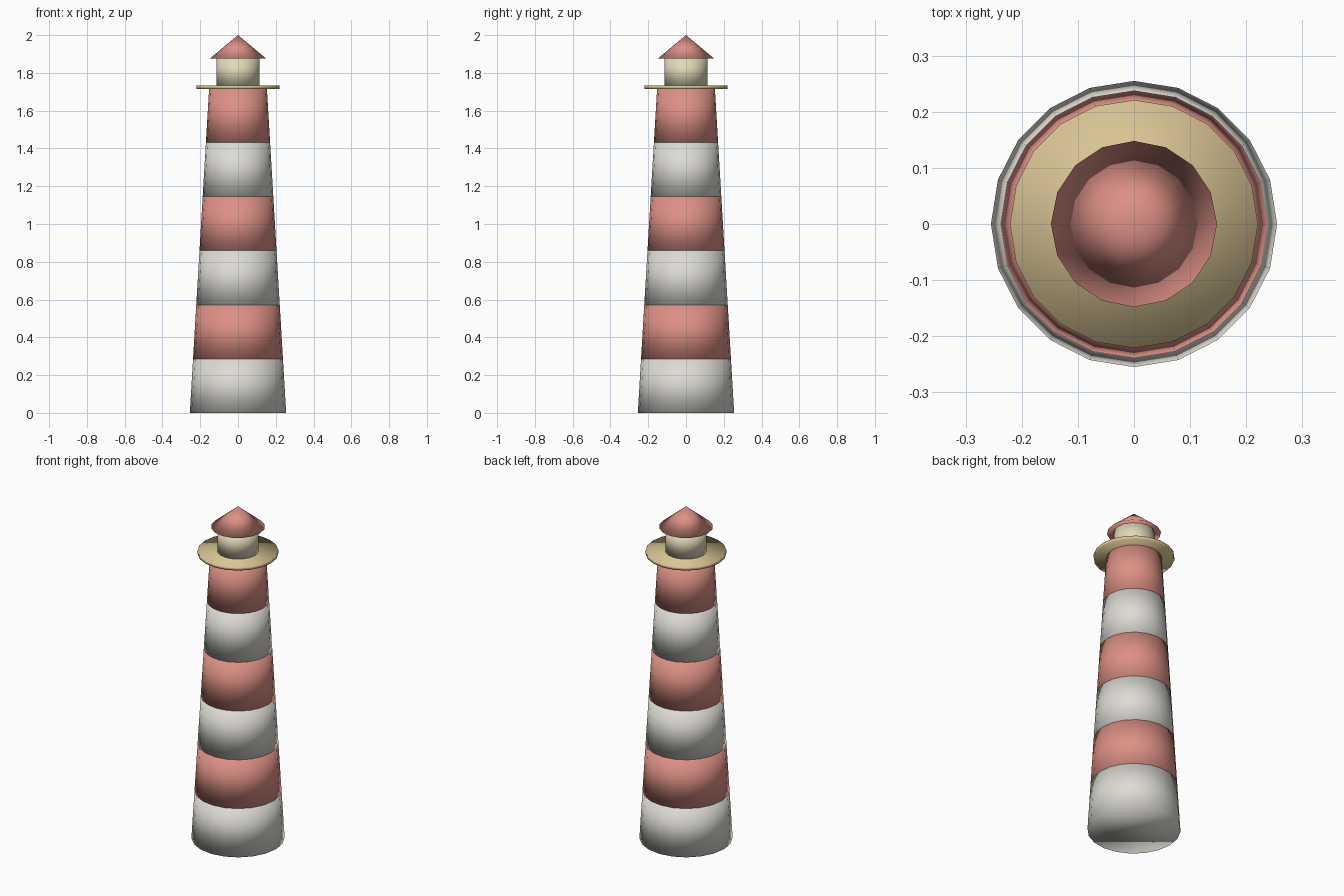
import bpy

if "Cube" in bpy.data.objects:
    bpy.data.objects.remove(bpy.data.objects["Cube"])


def material(name, rgb):
    m = bpy.data.materials.new(name)
    m.diffuse_color = (*rgb, 1.0)
    m.use_nodes = True
    m.node_tree.nodes["Principled BSDF"].inputs["Base Color"].default_value = m.diffuse_color
    return m


WHITE = material("white_paint", (0.73, 0.71, 0.66))
RED = material("red_paint", (0.72, 0.28, 0.235))
SAND = material("sand_gallery", (0.70, 0.56, 0.30))
CREAM = material("cream_lantern", (0.75, 0.69, 0.48))


def frustum(name, r_low, r_high, z_low, z_high, sides, mat):
    """Capped, fully smooth-shaded round section between two heights."""
    bpy.ops.mesh.primitive_cone_add(
        vertices=sides, radius1=r_low, radius2=r_high, depth=z_high - z_low,
        location=(0, 0, (z_low + z_high) / 2))
    ob = bpy.context.object
    ob.name = name
    ob.data.materials.append(mat)
    bpy.ops.object.shade_smooth()
    return ob


# Tapered tower: six stacked bands, white at the foot
BANDS, TOP = 6, 1.717
R_BASE, R_TOP = 0.255, 0.153
for i in range(BANDS):
    t0, t1 = i / BANDS, (i + 1) / BANDS
    frustum(f"tower_band_{i + 1}",
            R_BASE + (R_TOP - R_BASE) * t0, R_BASE + (R_TOP - R_BASE) * t1,
            TOP * t0, TOP * t1, 20, RED if i % 2 else WHITE)

# Gallery deck, lantern room and conical roof
frustum("gallery", 0.221, 0.221, 1.715, 1.734, 20, SAND)
frustum("lantern_room", 0.115, 0.115, 1.734, 1.877, 16, CREAM)
frustum("roof", 0.148, 0.0, 1.877, 2.0, 16, RED)
